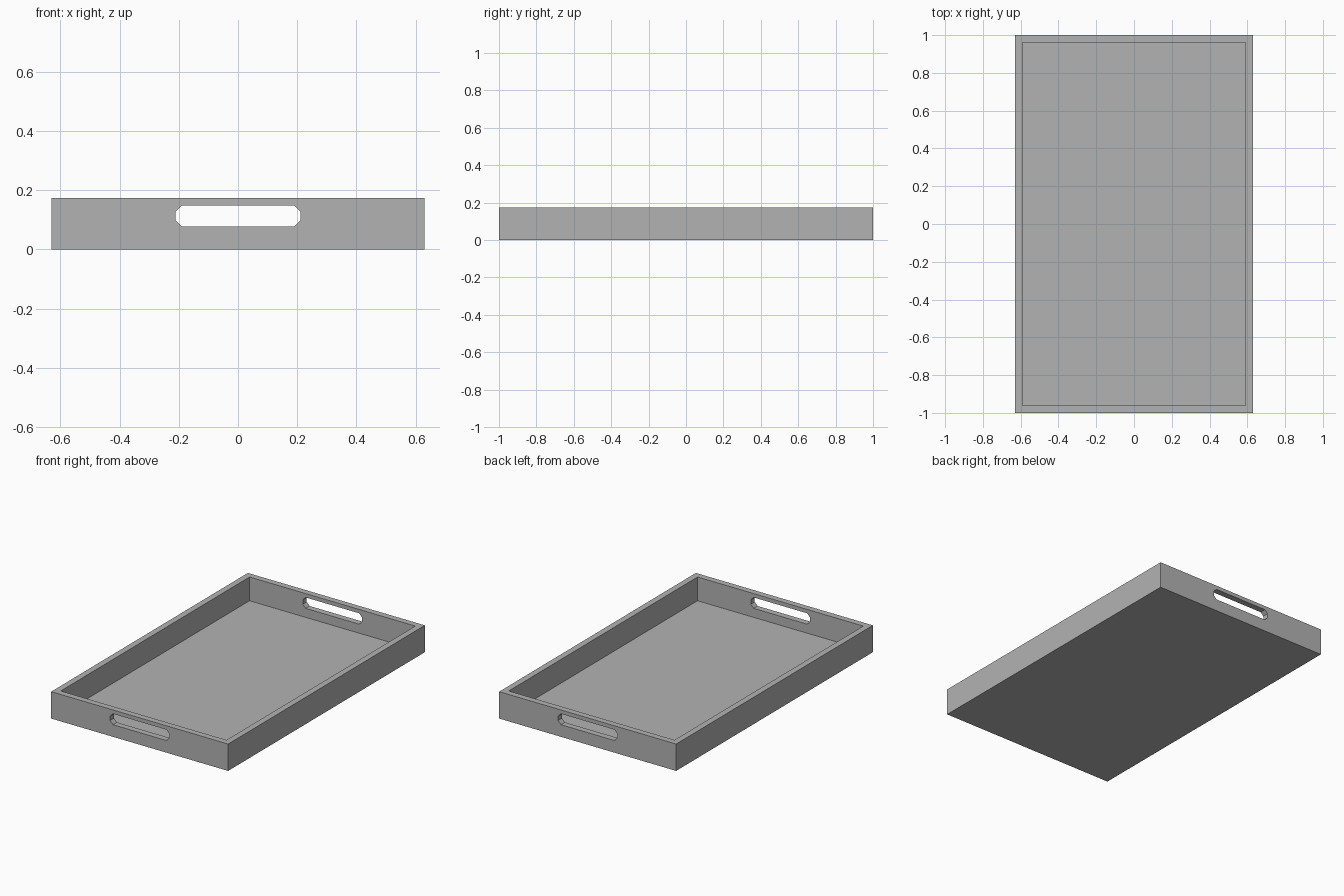
import bpy
import bmesh

WIDTH, LENGTH, HEIGHT = 1.26, 2.0, 0.173
WALL, FLOOR = 0.04, 0.02

default = bpy.data.objects.get("Cube")
if default:
    bpy.data.objects.remove(default, do_unlink=True)

# Plain grey material
grey = bpy.data.materials.new("plain_grey")
grey.use_nodes = True
colour = (0.45, 0.45, 0.45, 1)
grey.diffuse_color = colour
grey.node_tree.nodes["Principled BSDF"].inputs["Base Color"].default_value = colour


def make_object(name, bm):
    bmesh.ops.recalc_face_normals(bm, faces=bm.faces)
    mesh = bpy.data.meshes.new(name)
    bm.to_mesh(mesh)
    bm.free()
    mesh.materials.append(grey)
    obj = bpy.data.objects.new(name, mesh)
    bpy.context.collection.objects.link(obj)
    return obj


# Tray: a box with its top inset to the wall thickness and sunk to the floor
bm = bmesh.new()
bmesh.ops.create_cube(bm, size=1)
bmesh.ops.scale(bm, vec=(WIDTH, LENGTH, HEIGHT), verts=bm.verts)
bmesh.ops.translate(bm, vec=(0, 0, HEIGHT / 2), verts=bm.verts)
top = max(bm.faces, key=lambda f: f.calc_center_median().z)
bmesh.ops.inset_region(bm, faces=[top], thickness=WALL, use_even_offset=True)
well = bmesh.ops.extrude_face_region(bm, geom=[top])["geom"]
bmesh.ops.translate(bm, vec=(0, 0, FLOOR - HEIGHT),
                    verts=[v for v in well if isinstance(v, bmesh.types.BMVert)])
if top.is_valid:
    bmesh.ops.delete(bm, geom=[top], context="FACES_ONLY")
tray = make_object("serving_tray", bm)

# Handle cutter: a chamfered slot running through both end walls
half_w, half_h, chamfer, mid_z = 0.211, 0.035, 0.021, 0.113
corner = [(half_w, half_h - chamfer), (half_w - chamfer, half_h)]
outline = (corner + [(-x, z) for x, z in reversed(corner)]
           + [(-x, -z) for x, z in corner] + [(x, -z) for x, z in reversed(corner)])
bm = bmesh.new()
slot = bm.faces.new([bm.verts.new((x, -LENGTH, mid_z + z)) for x, z in outline])
sweep = bmesh.ops.extrude_face_region(bm, geom=[slot], use_keep_orig=True)["geom"]
bmesh.ops.translate(bm, vec=(0, 2 * LENGTH, 0),
                    verts=[v for v in sweep if isinstance(v, bmesh.types.BMVert)])
cutter = make_object("handle_cutter", bm)
cutter.hide_render = True

# Cut the handles, then discard the cutter
cut = tray.modifiers.new("handle_slots", "BOOLEAN")
cut.operation = "DIFFERENCE"
cut.solver = "EXACT"
cut.object = cutter
bpy.context.view_layer.update()
result = bpy.data.meshes.new_from_object(tray.evaluated_get(bpy.context.evaluated_depsgraph_get()))
tray.modifiers.clear()
tray.data = result
bpy.data.objects.remove(cutter, do_unlink=True)
